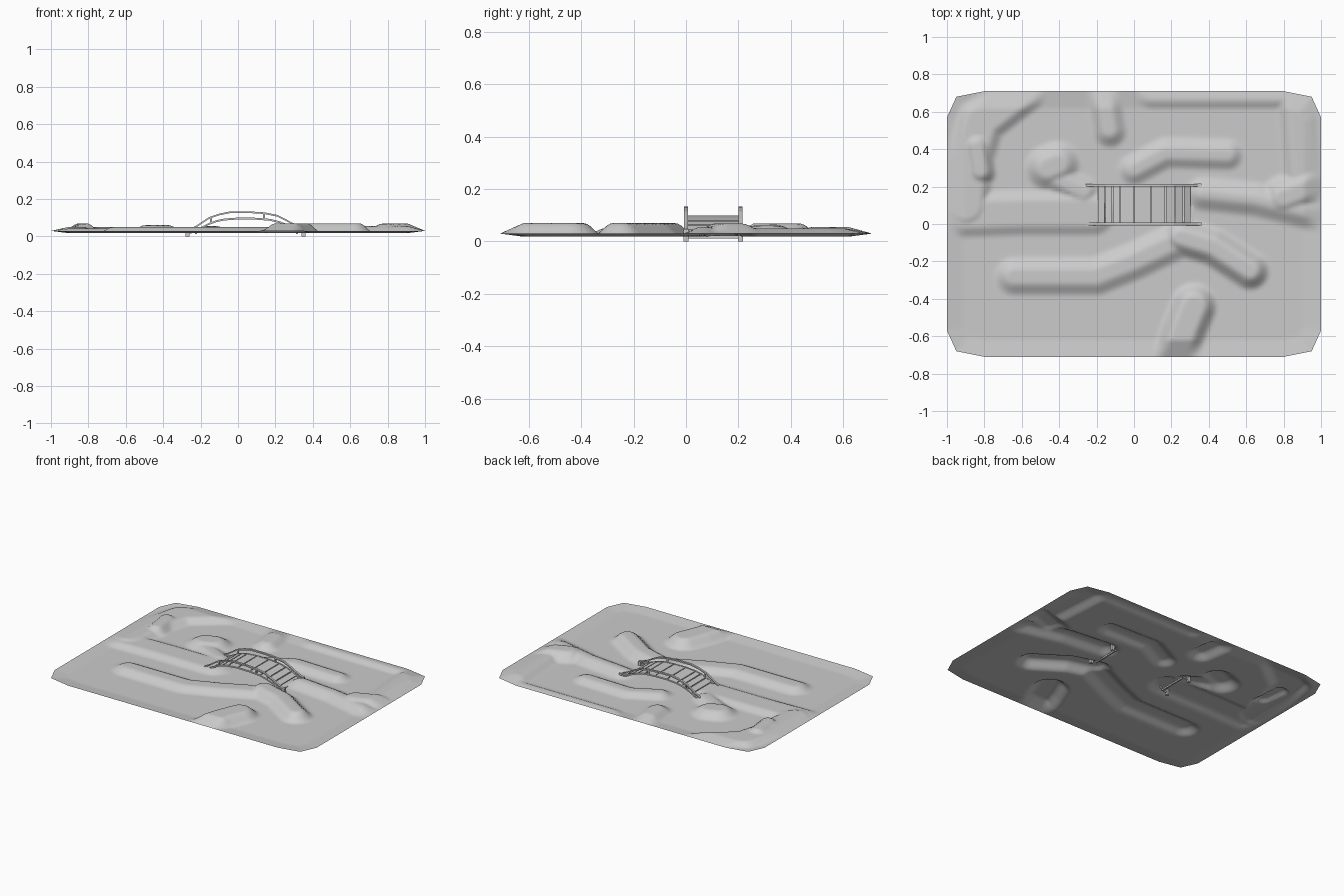
import bpy, bmesh, math
from mathutils import Vector

cube = bpy.data.objects.get("Cube")
if cube:
    bpy.data.objects.remove(cube)

grey = bpy.data.materials.new("plain grey")
grey.use_nodes = True
grey.diffuse_color = (0.6, 0.6, 0.6, 1)
grey.node_tree.nodes["Principled BSDF"].inputs["Base Color"].default_value = (0.6, 0.6, 0.6, 1)


def finish(bm, name):
    mesh = bpy.data.meshes.new(name)
    bm.to_mesh(mesh)
    bm.free()
    mesh.materials.append(grey)
    obj = bpy.data.objects.new(name, mesh)
    bpy.context.collection.objects.link(obj)
    return obj


def smooth(t):
    t = max(0, min(1, t))
    return t * t * (3 - 2 * t)


def path_distance(p, pts):
    best = 9
    for a, b in zip(pts, pts[1:]):
        a, b = Vector(a), Vector(b)
        ab = b - a
        t = max(0, min(1, (p - a).dot(ab) / ab.length_squared))
        best = min(best, (p - a - ab * t).length)
    return best


# Raised land: crest path, half width of the top, slope width, height
FLOOR = 0.018
HILLS = [
    ([(-.9, .1), (-.88, .35), (-.82, .55), (-.6, .72)], .07, .07, .05),
    ([(-.82, .28), (-.84, .42)], .02, .07, .068),
    ([(-.9, .05), (-.6, .06), (-.22, .06)], .06, .07, .042),
    ([(-.46, .3), (-.41, .32)], .04, .09, .06),
    ([(-.46, .27), (-.27, .17)], .02, .07, .048),
    ([(-.64, -.28), (-.2, -.28), (0, -.2), (.25, -.08)], .03, .08, .05),
    ([(.25, -.07), (.42, -.12), (.62, -.25)], .03, .08, .07),
    ([(.32, -.44), (.27, -.56), (.22, -.72)], .05, .08, .07),
    ([(-.17, .75), (-.13, .5)], .02, .08, .055),
    ([(0, .29), (.17, .38), (.5, .37)], .02, .07, .046),
    ([(.37, .16), (.65, .13), (.98, .05)], .01, .09, .055),
    ([(.8, .14), (.95, .2)], .03, .1, .068),
    ([(.92, .2), (.9, .45), (.88, .72)], .05, .08, .05),
    ([(.1, .72), (.9, .72)], .04, .07, .045),
]
CUTS = [((.875, .695), (.03, .15)), ((.975, .625), (.11, .05))]
HALF_X, HALF_Y = 1.0, 0.71


def height(x, y):
    p = Vector((x, y))
    z = FLOOR
    for pts, flat, slope, top in HILLS:
        t = smooth(1 - (path_distance(p, pts) - flat) / slope)
        z = max(z, FLOOR + (top - FLOOR) * t)
    # Blend to the level outer rim
    edge = min(HALF_X - abs(x), HALF_Y - abs(y))
    for point, normal in CUTS:
        n = Vector(normal).normalized()
        edge = min(edge, (Vector(point) - Vector((abs(x), abs(y)))).dot(n))
    rim = max(0, min(1, edge / 0.09))
    return 0.03 + (z - 0.03) * rim


# Landscape sheet with chamfered corners
bm = bmesh.new()
bmesh.ops.create_grid(bm, x_segments=130, y_segments=94, size=1)
for v in bm.verts:
    v.co.y *= HALF_Y
for point, normal in CUTS:
    for sx in (-1, 1):
        for sy in (-1, 1):
            bmesh.ops.bisect_plane(
                bm, geom=bm.verts[:] + bm.edges[:] + bm.faces[:],
                plane_co=(point[0] * sx, point[1] * sy, 0),
                plane_no=(normal[0] * sx, normal[1] * sy, 0), clear_outer=True)
for v in bm.verts:
    v.co.z = height(v.co.x, v.co.y)
for f in bm.faces:
    f.smooth = True
finish(bm, "landscape")


# Bridge helpers
def box(name, lo, hi):
    bm = bmesh.new()
    bmesh.ops.create_cube(bm, size=1)
    lo, hi = Vector(lo), Vector(hi)
    for v in bm.verts:
        v.co = (lo + hi) / 2 + v.co * (hi - lo)
    return finish(bm, name)


def ribbon(name, pts, y0, y1, thick):
    # Square bar swept along a side profile
    bm = bmesh.new()
    rings = []
    for x, z in pts:
        rings.append([bm.verts.new(c) for c in (
            (x, y0, z - thick), (x, y1, z - thick), (x, y1, z), (x, y0, z))])
    for a, b in zip(rings, rings[1:]):
        for i in range(4):
            j = (i + 1) % 4
            bm.faces.new((a[i], a[j], b[j], b[i]))
    bm.faces.new(rings[0])
    bm.faces.new(rings[-1][::-1])
    bmesh.ops.recalc_face_normals(bm, faces=bm.faces[:])
    return finish(bm, name)


DECK = [(-.28, .016), (-.24, .03), (-.195, .052), (-.155, .072), (-.115, .087),
        (-.075, .095), (0, .101), (.09, .1), (.17, .094), (.22, .082),
        (.265, .065), (.305, .046), (.36, .024)]
RAIL = [(-.27, .035), (-.22, .06), (-.155, .103), (-.1, .122), (-.04, .134),
        (.06, .134), (.14, .129), (.21, .115), (.26, .09), (.3, .068), (.35, .045)]


def along(pts, x):
    for (x0, z0), (x1, z1) in zip(pts, pts[1:]):
        if x0 <= x <= x1:
            return z0 + (z1 - z0) * (x - x0) / (x1 - x0)


# Deck planks with narrow gaps
for a, b in zip(DECK[2:-2], DECK[3:-1]):
    gap = 0.003
    xs = (a[0] + gap, b[0] - gap)
    ribbon("deck_plank", [(x, along(DECK, x) - .002) for x in xs], 0.004, 0.204, 0.006)

# Side beams, handrails, posts and feet
for side, y in (("front", 0.0), ("back", 0.208)):
    ribbon(side + "_beam", DECK, y - .005, y + .005, 0.01)
    ribbon(side + "_handrail", RAIL, y - .007, y + .007, 0.009)
    for x in (-.145, .14, .29):
        box(side + "_post", (x - .005, y - .004, along(DECK, x) - .006),
            (x + .005, y + .004, along(RAIL, x) - .003))
    for x in (-.27, .35):
        box(side + "_foot", (x - .01, y - .009, 0), (x + .01, y + .009, along(RAIL, x) + .003))

# Cross bars under both ends of the deck
for x in (-.225, .315):
    box("end_crossbar", (x - .005, .004, .012), (x + .005, .204, .022))
